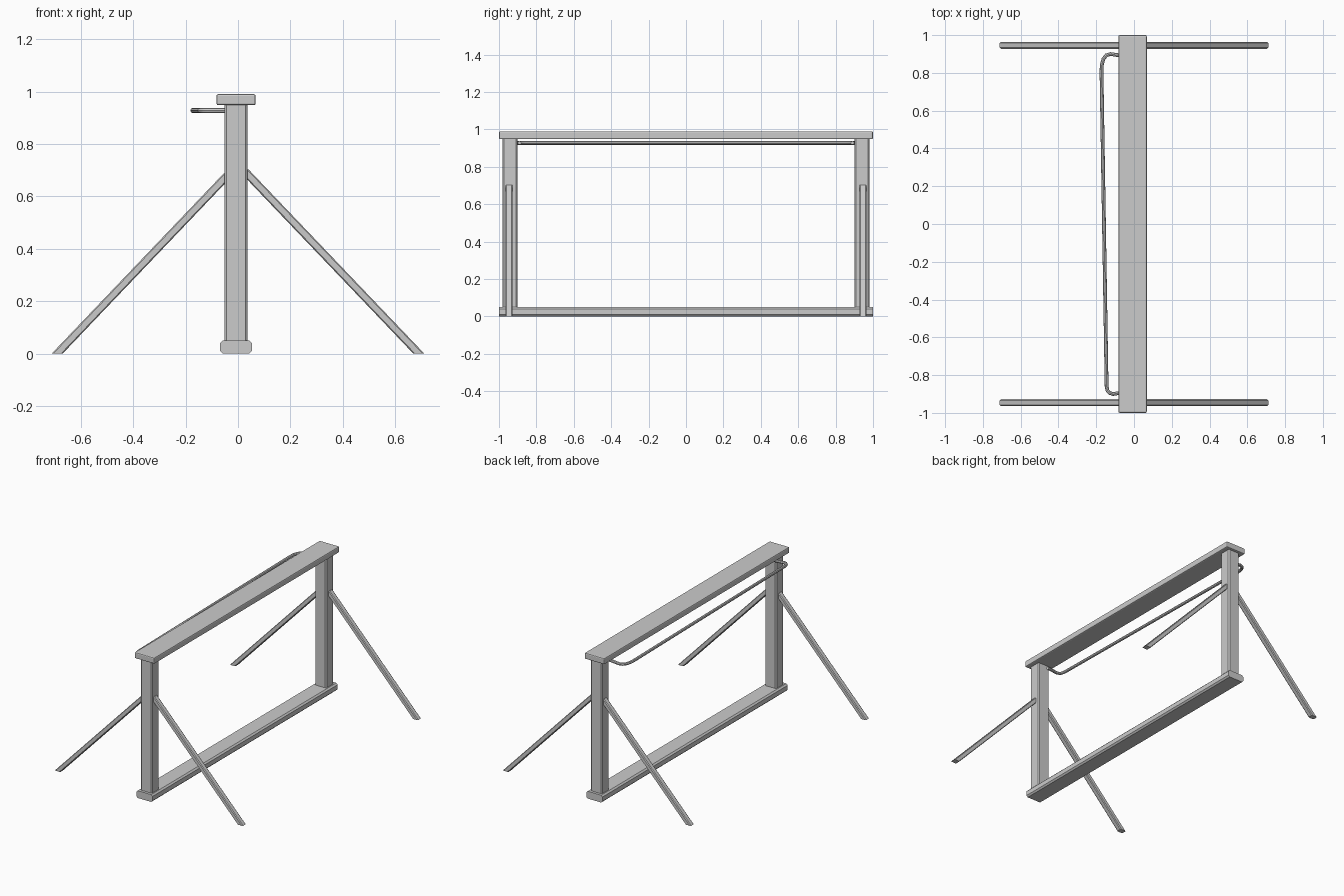
import bpy, bmesh

if "Cube" in bpy.data.objects:
    bpy.data.objects.remove(bpy.data.objects["Cube"])

CX = -0.0075  # centre line of the frame


def new_object(name, bm):
    bmesh.ops.recalc_face_normals(bm, faces=bm.faces)
    mesh = bpy.data.meshes.new(name)
    bm.to_mesh(mesh)
    bm.free()
    obj = bpy.data.objects.new(name, mesh)
    bpy.context.collection.objects.link(obj)
    return obj


def box(name, lo, hi, bevel, axis=None):
    """Box between two corners; chamfers all edges, or only those along axis."""
    bm = bmesh.new()
    bmesh.ops.create_cube(bm, size=1)
    for v in bm.verts:
        v.co = [(lo[i] + hi[i]) / 2 + v.co[i] * (hi[i] - lo[i]) for i in range(3)]
    edges = [e for e in bm.edges if axis is None
             or abs((e.verts[0].co - e.verts[1].co)[axis]) > 1e-4]
    bmesh.ops.bevel(bm, geom=edges, offset=bevel, offset_type='OFFSET',
                    segments=2 if axis is None else 1, profile=0.5, affect='EDGES')
    return new_object(name, bm)


def brace(name, sx, y):
    """Slanted strut with chamfered section, cut flat on the ground."""
    hx, hy, c = 0.021, 0.0185, 0.006
    section = [(-hx, -hy + c), (-hx + c, -hy), (hx - c, -hy), (hx, -hy + c),
               (hx, hy - c), (hx - c, hy), (-hx + c, hy), (-hx, hy - c)]
    bm = bmesh.new()
    foot, head = [[bm.verts.new((sx * (x0 + px), y + py, z)) for px, py in section]
                  for x0, z in ((0.69, 0.0), (0.02, 0.702))]
    bm.faces.new(foot)
    bm.faces.new(head)
    for i in range(8):
        j = (i + 1) % 8
        bm.faces.new((foot[i], foot[j], head[j], head[i]))
    return new_object(name, bm)


# Horizontal beams
box("top_beam", (CX - 0.075, -1, 0.948), (CX + 0.075, 1, 0.99), 0.007)
box("base_beam", (CX - 0.061, -1, 0), (CX + 0.061, 1, 0.05), 0.01, axis=1)

# Posts and slanted braces at both ends
for side, s in (("front", -1), ("back", 1)):
    y0, y1 = sorted((s * 0.90, s * 0.982))
    box(side + "_post", (CX - 0.044, y0, 0.045), (CX + 0.044, y1, 0.952), 0.008, axis=2)
    brace(side + "_brace_left", -1, s * 0.946)
    brace(side + "_brace_right", 1, s * 0.946)

# Bent rail under the top beam
path = [(-0.03, 0.89), (-0.08, 0.893), (-0.125, 0.9), (-0.147, 0.893),
        (-0.162, 0.873), (-0.171, 0.84), (-0.172, 0.80),
        (-0.145, -0.86), (-0.14, -0.883), (-0.129, -0.895), (-0.11, -0.9),
        (-0.08, -0.895), (-0.03, -0.89)]
curve = bpy.data.curves.new("bent_rail", 'CURVE')
curve.dimensions = '3D'
curve.bevel_depth = 0.01
curve.bevel_resolution = 2
curve.use_fill_caps = True
spline = curve.splines.new('POLY')
spline.points.add(len(path) - 1)
for p, (x, y) in zip(spline.points, path):
    p.co = (x, y, 0.928, 1)
rail = bpy.data.objects.new("bent_rail", curve)
bpy.context.collection.objects.link(rail)
bpy.context.view_layer.objects.active = rail
rail.select_set(True)
bpy.ops.object.convert(target='MESH')
bpy.ops.object.shade_smooth_by_angle()
